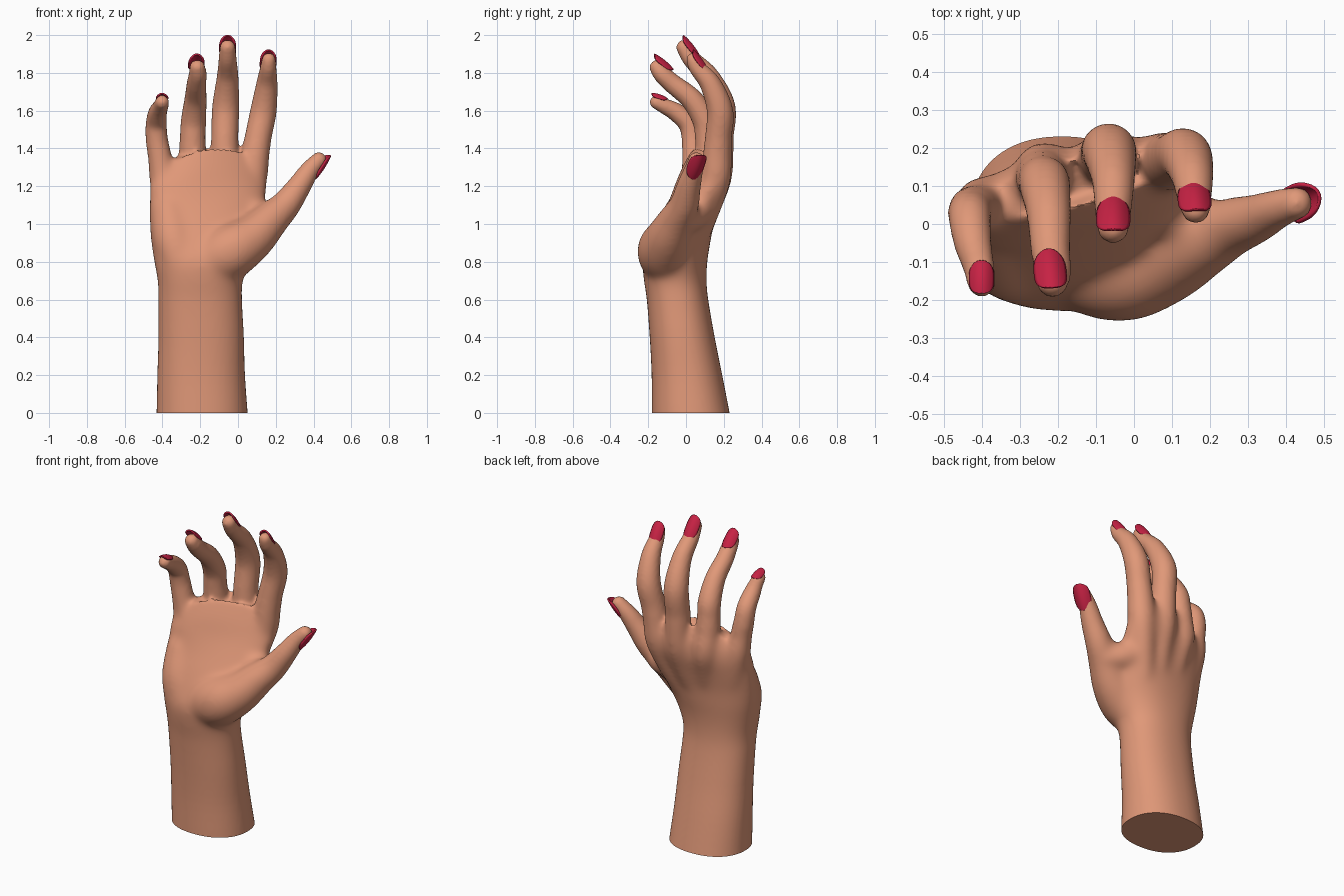
import bpy, bmesh, math
from mathutils import Vector, Matrix

if "Cube" in bpy.data.objects:
    bpy.data.objects.remove(bpy.data.objects["Cube"])

def material(name, rgb):
    m = bpy.data.materials.new(name)
    m.diffuse_color = (*rgb, 1)
    m.use_nodes = True
    m.node_tree.nodes["Principled BSDF"].inputs["Base Color"].default_value = m.diffuse_color
    return m

skin = material("skin", (0.745, 0.314, 0.188))
polish = material("red_polish", (0.57, 0.016, 0.058))

def make_object(name, bm, mat):
    bmesh.ops.recalc_face_normals(bm, faces=bm.faces)
    mesh = bpy.data.meshes.new(name)
    bm.to_mesh(mesh)
    bm.free()
    mesh.materials.append(mat)
    ob = bpy.data.objects.new(name, mesh)
    bpy.context.collection.objects.link(ob)
    return ob

def smooth_samples(points, steps=6):
    """Catmull-Rom interpolation of equal-length tuples."""
    p = [Vector(q) for q in points]
    p = [p[0] * 2 - p[1]] + p + [p[-1] * 2 - p[-2]]
    out = []
    for i in range(1, len(p) - 2):
        a, b, c, d = p[i - 1:i + 3]
        for k in range(steps):
            t = k / steps
            out.append(0.5 * (2 * b + (c - a) * t + (2 * a - 5 * b + 4 * c - d) * t * t
                              + (3 * b - a - 3 * c + d) * t ** 3))
    return out + [p[-2]]

def loft(bm, rings):
    loops = [[bm.verts.new(co) for co in r] for r in rings]
    n = len(loops[0])
    for a, b in zip(loops, loops[1:]):
        for i in range(n):
            bm.faces.new((a[i], a[(i + 1) % n], b[(i + 1) % n], b[i]))
    bm.faces.new(loops[0][::-1])
    bm.faces.new(loops[-1])

def ball(bm, co, r):
    bmesh.ops.create_uvsphere(bm, u_segments=20, v_segments=14, radius=r,
                              matrix=Matrix.Translation(co))

def limb(bm, points):
    """Round tube through (x, y, z, radius) points, with domed ends."""
    s = smooth_samples(points)
    rings = []
    for i, q in enumerate(s):
        t = (s[min(i + 1, len(s) - 1)] - s[max(i - 1, 0)]).to_3d().normalized()
        side = t.cross(Vector((0, 1, 0))).normalized()
        up = side.cross(t)
        rings.append([q.to_3d() + q[3] * (side * math.cos(a) + up * math.sin(a))
                      for a in (k * math.tau / 24 for k in range(24))])
    loft(bm, rings)
    for q in (s[0], s[-1]):
        ball(bm, q.to_3d(), q[3])

bm = bmesh.new()

# Forearm and palm: z, centre x, centre y, half width, half depth, turn in degrees
sections = [
    (-0.10, -0.19, 0.035, 0.245, 0.215, 0),
    (0.00, -0.19, 0.025, 0.241, 0.206, 0),
    (0.20, -0.195, 0.005, 0.232, 0.187, 0),
    (0.40, -0.195, -0.02, 0.226, 0.172, 0),
    (0.60, -0.20, -0.045, 0.222, 0.163, 0),
    (0.70, -0.20, -0.057, 0.226, 0.166, 0),
    (0.80, -0.19, -0.058, 0.254, 0.171, 0),
    (0.90, -0.18, -0.032, 0.280, 0.160, 3),
    (1.00, -0.17, 0.00, 0.300, 0.144, 6),
    (1.10, -0.163, 0.040, 0.310, 0.130, 9),
    (1.20, -0.158, 0.078, 0.317, 0.119, 13),
    (1.30, -0.155, 0.098, 0.318, 0.100, 15),
    (1.41, -0.153, 0.11, 0.300, 0.060, 15),
]
rings = []
for z, cx, cy, w, d, turn in smooth_samples(sections, 4):
    rot = Matrix.Rotation(math.radians(turn), 3, 'Z')
    ring = []
    for k in range(48):
        c, s = math.cos(k * math.tau / 48), math.sin(k * math.tau / 48)
        x = w * math.copysign(abs(c) ** 0.9, c)
        y = d * math.copysign(abs(s) ** 0.9, s)
        # the knuckle line drops towards both sides
        drop = (1.7 if x < 0 else 0.8) * x * x * max(0, z - 1.2) / 0.21
        ring.append(rot @ Vector((x, y, 0)) + Vector((cx, cy, z - drop)))
    rings.append(ring)
loft(bm, rings)

# Fingers, each starting as a ridge on the back of the hand
limb(bm, [(-0.02, 0.06, 0.95, .07), (0.04, 0.125, 1.12, .075), (0.075, 0.158, 1.25, .083),
          (0.09, 0.165, 1.36, .077), (0.107, 0.172, 1.46, .071), (0.135, 0.18, 1.6, .070),
          (0.153, 0.13, 1.74, .057), (0.16, 0.06, 1.825, .044), (0.163, 0.037, 1.87, .037)])
limb(bm, [(-0.11, 0.06, 0.95, .07), (-0.08, 0.125, 1.12, .075), (-0.07, 0.163, 1.25, .083),
          (-0.07, 0.175, 1.36, .077), (-0.07, 0.18, 1.46, .072), (-0.065, 0.19, 1.62, .072),
          (-0.055, 0.122, 1.775, .058), (-0.055, 0.03, 1.872, .048), (-0.055, -0.010, 1.934, .042)])
limb(bm, [(-0.2, 0.05, 0.95, .07), (-0.22, 0.105, 1.12, .073), (-0.235, 0.138, 1.25, .08),
          (-0.24, 0.125, 1.36, .074), (-0.24, 0.115, 1.46, .068), (-0.235, 0.10, 1.55, .067),
          (-0.225, 0.03, 1.66, .059), (-0.22, -0.07, 1.742, .052), (-0.213, -0.125, 1.792, .048),
          (-0.215, -0.152, 1.828, .042)])
limb(bm, [(-0.33, 0.02, 0.95, .07), (-0.37, 0.04, 1.1, .072), (-0.395, 0.05, 1.25, .077),
          (-0.415, 0.042, 1.36, .064), (-0.43, 0.036, 1.45, .059), (-0.433, 0.015, 1.53, .056),
          (-0.425, -0.05, 1.59, .050), (-0.41, -0.11, 1.622, .042), (-0.402, -0.155, 1.645, .038)])

# Thumb with its fleshy base, and the web to the palm
limb(bm, [(-0.14, -0.08, 0.80, .15), (-0.03, -0.112, 0.86, .148), (0.08, -0.092, 0.93, .122),
          (0.17, -0.05, 1.02, .099), (0.25, -0.01, 1.10, .080), (0.323, 0.015, 1.20, .064),
          (0.38, 0.04, 1.285, .051), (0.428, 0.055, 1.338, .043)])
limb(bm, [(0.18, -0.01, 1.03, .08), (0.10, 0.04, 1.05, .085), (0.03, 0.07, 1.09, .09)])

# Outer heel of the palm
limb(bm, [(-0.30, -0.10, 0.80, .115), (-0.34, -0.075, 0.92, .115), (-0.365, -0.02, 1.06, .10)])

hand = make_object("hand", bm, skin)

# Fuse and soften the parts into one skin
remesh = hand.modifiers.new("fuse", 'REMESH')
remesh.mode = 'VOXEL'
remesh.voxel_size = 0.01
soften = hand.modifiers.new("soften", 'SMOOTH')
soften.factor = 0.5
soften.iterations = 8
fused = bpy.data.meshes.new_from_object(
    hand.evaluated_get(bpy.context.evaluated_depsgraph_get()))
hand.modifiers.clear()

# Flat cut at the base of the forearm
bm = bmesh.new()
bm.from_mesh(fused)
cut = bmesh.ops.bisect_plane(bm, geom=bm.verts[:] + bm.edges[:] + bm.faces[:], dist=1e-5,
                             plane_co=(0, 0, 0), plane_no=(0, 0, -1), clear_outer=True)
bmesh.ops.contextual_create(bm, geom=[e for e in cut["geom_cut"] if isinstance(e, bmesh.types.BMEdge)])
bm.to_mesh(fused)
bm.free()
hand.data = fused
fused.materials.clear()
fused.materials.append(skin)

# Extra softening of the palm, fading out towards wrist, fingers and thumb
def fade(v, start, end):
    return max(0.0, min(1.0, (v - start) / (end - start)))

group = hand.vertex_groups.new(name="palm")
for v in fused.vertices:
    x, y, z = v.co
    w = fade(z, 0.45, 0.65) * fade(z, 1.42, 1.28) * fade(x, 0.32, 0.2)
    if w > 0:
        group.add([v.index], w, 'REPLACE')
blend = hand.modifiers.new("palm_blend", 'SMOOTH')
blend.factor = 0.5
blend.iterations = 60
blend.vertex_group = "palm"

# Nails: curved rounded plates from base to tip
def nail(name, base, tip, outward, half_width):
    base, tip = Vector(base), Vector(tip)
    axis = tip - base
    side = axis.cross(Vector(outward)).normalized()
    up = side.cross(axis).normalized()
    bm = bmesh.new()
    rows = []
    for i in range(15):
        v = -math.cos(math.pi * i / 14) * 0.995
        w = half_width * (1 - abs(v) ** 3.2) ** 0.5
        row = []
        for j in range(13):
            u = (j / 6 - 1) * w
            h = 0.006 + 0.007 * (1 - v * v) - 0.65 * u * u / half_width
            row.append(bm.verts.new(base + axis * (v + 1) / 2 + side * u + up * h))
        rows.append(row)
    for a, b in zip(rows, rows[1:]):
        for j in range(12):
            bm.faces.new((a[j], a[j + 1], b[j + 1], b[j]))
    ob = make_object(name, bm, polish)
    thick = ob.modifiers.new("thickness", 'SOLIDIFY')
    thick.thickness = 0.009
    thick.offset = 0
    return ob

nails = [
    nail("index_nail", (0.156, 0.112, 1.808), (0.163, 0.032, 1.917), (0, .8, .58), .041),
    nail("middle_nail", (-0.055, 0.068, 1.882), (-0.055, -0.02, 1.994), (0, .8, .59), .042),
    nail("ring_nail", (-0.226, -0.072, 1.812), (-0.216, -0.172, 1.894), (0, .66, .74), .040),
    nail("little_nail", (-0.402, -0.10, 1.655), (-0.402, -0.185, 1.684), (0, .37, .93), .030),
    nail("thumb_nail", (0.402, 0.040, 1.242), (0.482, 0.080, 1.368), (.78, .38, -.5), .048),
]

bpy.ops.object.select_all(action='DESELECT')
for ob in [hand] + nails:
    ob.select_set(True)
bpy.context.view_layer.objects.active = hand
bpy.ops.object.shade_smooth_by_angle(angle=math.radians(45))
